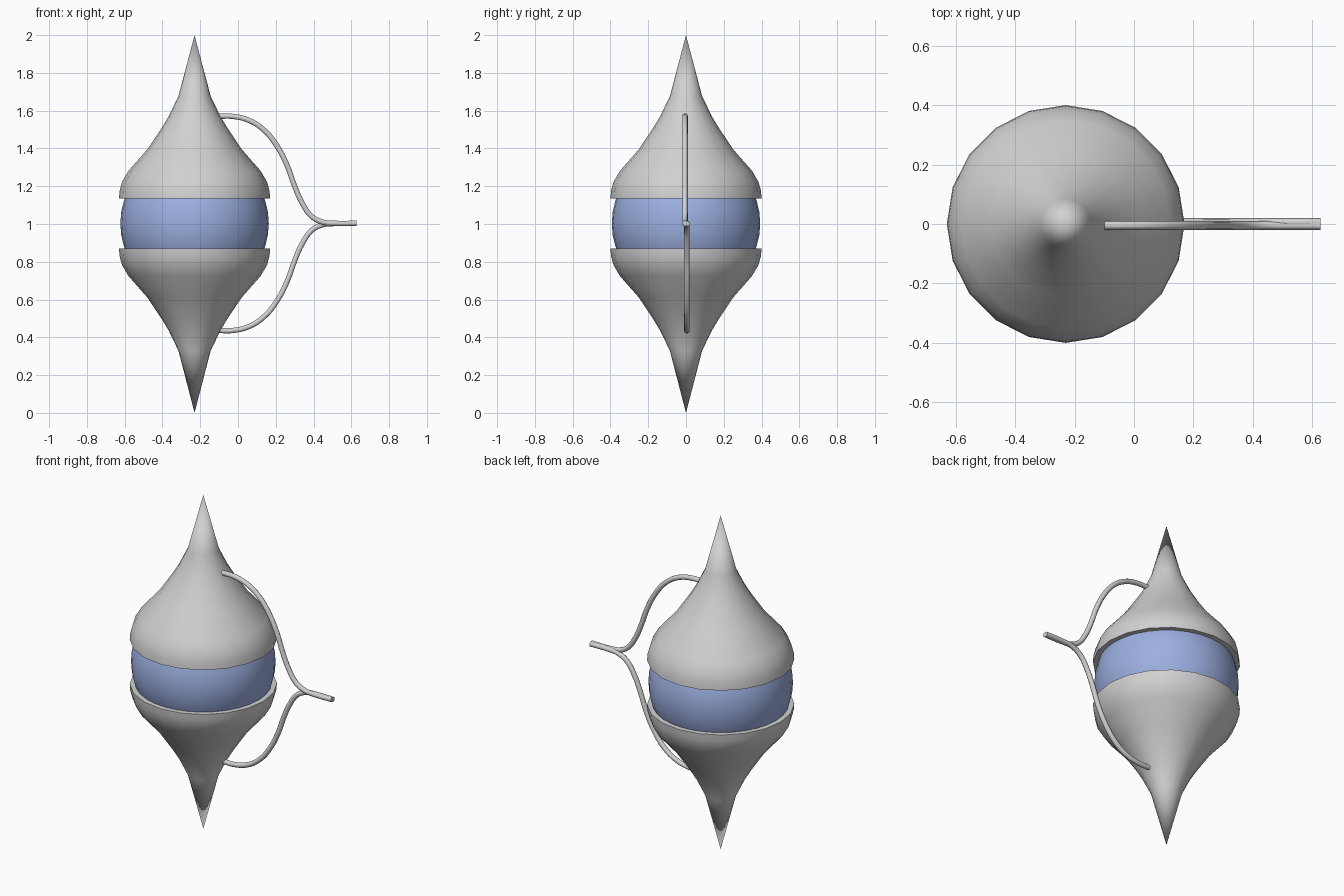
import bpy, bmesh, math

if "Cube" in bpy.data.objects:
    bpy.data.objects.remove(bpy.data.objects["Cube"])

CX, CZ = -0.23, 1.003   # centre of the ball


def material(name, rgb):
    m = bpy.data.materials.new(name)
    m.diffuse_color = (*rgb, 1)
    m.use_nodes = True
    m.node_tree.nodes["Principled BSDF"].inputs["Base Color"].default_value = m.diffuse_color
    return m


GREY = material("light_grey", (0.64, 0.64, 0.64))
BLUE = material("soft_blue", (0.33, 0.43, 0.75))


def add_mesh(name, bm, mat):
    bmesh.ops.recalc_face_normals(bm, faces=bm.faces)
    me = bpy.data.meshes.new(name)
    bm.to_mesh(me)
    bm.free()
    me.materials.append(mat)
    ob = bpy.data.objects.new(name, me)
    bpy.context.collection.objects.link(ob)
    bpy.context.view_layer.objects.active = ob
    ob.select_set(True)
    bpy.ops.object.shade_smooth_by_angle(angle=math.radians(40))
    ob.select_set(False)


# Pointed shell profile: (radius, height above ball centre), rim to tip
PROFILE = [(0.365, 0.133), (0.40, 0.133), (0.397, 0.172), (0.384, 0.22),
           (0.35, 0.278), (0.25, 0.392), (0.175, 0.504), (0.137, 0.567),
           (0.085, 0.675), (0, 0.997)]


def pointed_shell(name, sign, sides=20):
    bm = bmesh.new()
    rings = []
    for r, h in PROFILE[:-1]:
        rings.append([bm.verts.new((CX + r * math.cos(a), r * math.sin(a), CZ + sign * h))
                      for a in (2 * math.pi * i / sides for i in range(sides))])
    tip = bm.verts.new((CX, 0, CZ - 0.003 + sign * 1.0 if sign > 0 else 0.0))
    for i in range(sides):
        j = (i + 1) % sides
        for a, b in zip(rings, rings[1:]):
            bm.faces.new((a[i], a[j], b[j], b[i]))
        bm.faces.new((rings[-1][i], rings[-1][j], tip))
    add_mesh(name, bm, GREY)


# Curved tube from the shell out to the shared stem: (x, height above centre)
PATH = [(-0.10, 0.567), (-0.03, 0.567), (0.06, 0.545), (0.14, 0.492),
        (0.205, 0.412), (0.26, 0.307), (0.30, 0.197), (0.34, 0.107),
        (0.39, 0.037), (0.445, 0.008), (0.51, 0.001), (0.628, 0.001)]


def tube(name, sign):
    cu = bpy.data.curves.new(name, 'CURVE')
    cu.dimensions = '3D'
    cu.bevel_depth = 0.0145
    cu.bevel_resolution = 3
    cu.use_fill_caps = True
    cu.resolution_u = 4
    sp = cu.splines.new('BEZIER')
    sp.bezier_points.add(len(PATH) - 1)
    for p, (x, h) in zip(sp.bezier_points, PATH):
        p.co = (x, -0.005 * sign, CZ + sign * h)
        p.handle_left_type = p.handle_right_type = 'AUTO'
    cu.materials.append(GREY)
    ob = bpy.data.objects.new(name, cu)
    bpy.context.collection.objects.link(ob)


for label, s in (("upper", 1), ("lower", -1)):
    pointed_shell(label + "_shell", s)
    tube(label + "_tube", s)

# Blue ball held between the shells
bm = bmesh.new()
bmesh.ops.create_uvsphere(bm, u_segments=32, v_segments=20, radius=0.393)
bmesh.ops.translate(bm, verts=bm.verts, vec=(CX, 0, CZ))
# keep only the part inside the shells' width at the poles
for z in (1, -1):
    bmesh.ops.bisect_plane(bm, geom=bm.verts[:] + bm.edges[:] + bm.faces[:],
                           plane_co=(0, 0, CZ + z * 0.25), plane_no=(0, 0, z),
                           clear_outer=True)
add_mesh("ball", bm, BLUE)
